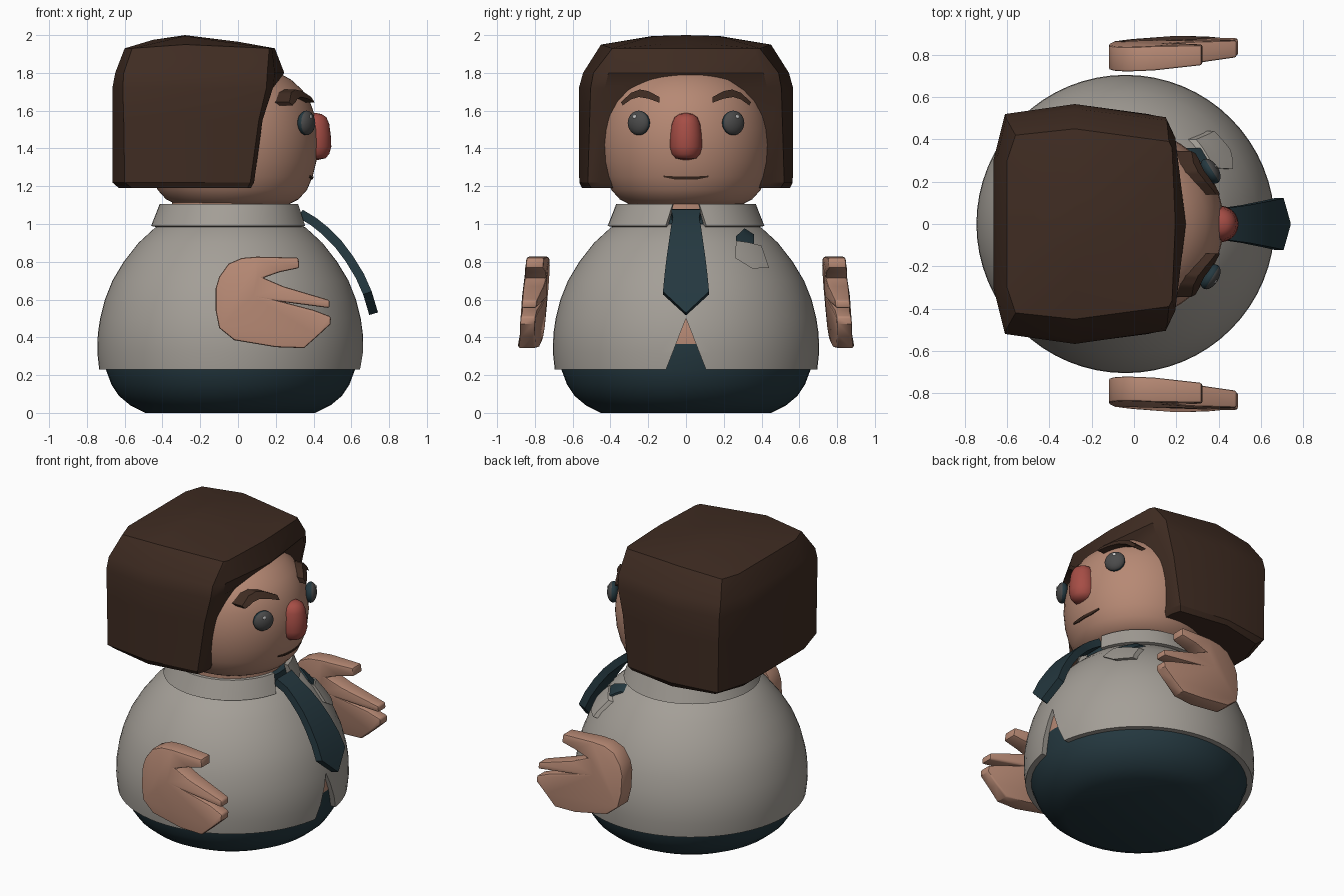
import bpy, bmesh, math
from mathutils import Vector, Matrix

if "Cube" in bpy.data.objects:
    bpy.data.objects.remove(bpy.data.objects["Cube"])


def mat(name, r, g, b):
    m = bpy.data.materials.new(name)
    m.diffuse_color = (r, g, b, 1)
    m.use_nodes = True
    m.node_tree.nodes["Principled BSDF"].inputs["Base Color"].default_value = m.diffuse_color
    return m


SKIN = mat("skin", .47, .25, .175)
HAIR = mat("dark brown", .050, .025, .016)
SHIRT = mat("warm grey", .37, .345, .31)
TEAL = mat("dark teal", .018, .040, .051)
RED = mat("nose red", .38, .075, .06)
EYE = mat("eye grey", .07, .07, .07)
WHITE = mat("highlight", .6, .6, .6)

CX = -.04        # axis of the body


def finish(name, bm, *mats, smooth=35):
    bmesh.ops.remove_doubles(bm, verts=bm.verts, dist=1e-5)
    bmesh.ops.recalc_face_normals(bm, faces=bm.faces)
    me = bpy.data.meshes.new(name)
    bm.to_mesh(me)
    bm.free()
    for m in mats:
        me.materials.append(m)
    ob = bpy.data.objects.new(name, me)
    bpy.context.collection.objects.link(ob)
    bpy.ops.object.select_all(action='DESELECT')
    ob.select_set(True)
    bpy.context.view_layer.objects.active = ob
    if smooth:
        bpy.ops.object.shade_smooth_by_angle(angle=math.radians(smooth))
    return ob


def loft(bm, rings, cap=True, closed=True):
    """Skin a list of point rings with quads and cap the ends."""
    vs = [[bm.verts.new(p) for p in ring] for ring in rings]
    n = len(vs[0])
    for a, b in zip(vs, vs[1:]):
        for i in range(n if closed else n - 1):
            j = (i + 1) % n
            bm.faces.new((a[i], a[j], b[j], b[i]))
    if cap:
        bm.faces.new(vs[0])
        bm.faces.new(vs[-1])
    return vs


def lathe(name, profile, cx, *mats, n=48):
    bm = bmesh.new()
    loft(bm, [[(cx + r * math.cos(2 * math.pi * i / n), r * math.sin(2 * math.pi * i / n), z)
               for i in range(n)] for r, z in profile])
    return finish(name, bm, *mats)


def radius(profile, z):
    for (r0, z0), (r1, z1) in zip(profile, profile[1:]):
        if z0 <= z <= z1:
            return r0 + (r1 - r0) * (z - z0) / (z1 - z0)
    return profile[-1][0]


def patch(name, cols, profile, cx, lift, m, side=1, rows=3, steps=4):
    """Thin plate wrapped on a lathed surface; cols = (y, z top, y, z bottom)."""
    fine = []
    for a, b in zip(cols, cols[1:]):
        fine += [[p + (q - p) * k / steps for p, q in zip(a, b)] for k in range(steps)]
    fine.append(list(cols[-1]))
    rings = []
    for y0, z0, y1, z1 in fine:
        pts = [(y0 + (y1 - y0) * k / rows, z0 + (z1 - z0) * k / rows) for k in range(rows + 1)]

        def cast(y, z, off):
            r = radius(profile, z) + off
            return (cx + math.sqrt(max(r * r - y * y, 0)), y * side, z)
        rings.append([cast(y, z, lift) for y, z in pts] + [cast(y, z, -.02) for y, z in pts[::-1]])
    bm = bmesh.new()
    loft(bm, rings)
    return finish(name, bm, m)


# inner body: trousers with a strip of skin above the waist
body = lathe("trousers", [(.45, 0), (.53, .04), (.59, .09), (.63, .15), (.66, .23), (.675, .365),
                          (.672, .45), (.64, .6), (.3, .7)], CX, TEAL, SKIN)
for p in body.data.polygons:
    p.material_index = int(p.center.z > .365)

# shirt, with a wedge cut out at the front hem
SH = [(.695, .23), (.705, .32), (.702, .42), (.69, .5), (.665, .6), (.625, .7),
      (.565, .8), (.487, .9), (.40, .98), (.36, 1.0)]
shirt = lathe("shirt", SH, CX, SHIRT, n=64)
bm = bmesh.new()
loft(bm, [[(x, -.125, .18), (x, .125, .18), (x, 0, .5)] for x in (.5, .9)])
cutter = finish("hem_cutter", bm, SHIRT, smooth=0)
cutter.hide_render = True
bpy.context.view_layer.objects.active = shirt
mod = shirt.modifiers.new("hem", 'BOOLEAN')
mod.operation, mod.object, mod.solver = 'DIFFERENCE', cutter, 'EXACT'
bpy.ops.object.modifier_apply(modifier="hem")
bpy.data.objects.remove(cutter)

# collar, open at the front
bm = bmesh.new()
rings = []
for i in range(49):
    t = i / 48
    ring = []
    for r, z, gap in ((.415, .99, 15), (.37, 1.105, 11), (.345, 1.105, 11), (.37, .98, 15)):
        a = math.radians(gap + (360 - 2 * gap) * t)
        ring.append((CX - .005 + r * math.cos(a), r * math.sin(a), z))
    rings.append(ring)
loft(bm, rings)
finish("collar", bm, SHIRT)

# neck and the tie band inside the collar
lathe("neck", [(.31, .97), (.31, 1.14)], CX, SKIN)
lathe("tie_band", [(.348, .98), (.348, 1.08), (.31, 1.08)], CX, TEAL)

# tie hanging in an arc: x, z, half width
path = [(.33, 1.055, .078), (.40, 1.013, .07), (.46, .965, .08), (.53, .895, .09), (.59, .815, .102),
        (.645, .725, .113), (.685, .635, .122), (.718, .525, .003)]
rings = []
for i, (x, z, w) in enumerate(path):
    a, b = path[max(i - 1, 0)], path[min(i + 1, len(path) - 1)]
    d = Vector((b[0] - a[0], 0, b[1] - a[1])).normalized()
    o = Vector((-d.z, 0, d.x)) * .024
    c = Vector((x, 0, z))
    s = Vector((0, w, 0))
    rings.append([c + o + s, c + o - s, c - o - s, c - o + s])
bm = bmesh.new()
loft(bm, rings)
finish("tie", bm, TEAL)

# chest pocket with handkerchief
patch("pocket", [(.265, .912, .26, .82), (.335, .902, .35, .765), (.40, .885, .44, .767)],
      SH, CX, .022, SHIRT)
patch("handkerchief", [(.265, .935, .267, .89), (.31, .977, .31, .88), (.36, .945, .36, .87)],
      SH, CX, .014, TEAL)

# head
HX = -.03
HD = [(.29, 1.10), (.35, 1.13), (.395, 1.18), (.425, 1.25), (.445, 1.33), (.454, 1.42), (.45, 1.5),
      (.435, 1.58), (.41, 1.65), (.37, 1.71), (.31, 1.765), (.22, 1.815), (.1, 1.845)]
lathe("head", HD, HX, SKIN, n=64)

# hair: block with chamfered corners; half rings run front to back as (x, y)
half_rings = [
    (1.19, [(.065, 0), (.068, .44), (.05, .50), (-.28, .55), (-.56, .49), (-.63, .30)]),
    (1.22, [(.08, 0), (.085, .45), (.065, .52), (-.28, .565), (-.60, .52), (-.665, .30)]),
    (1.55, [(.13, 0), (.13, .45), (.11, .51), (-.28, .567), (-.605, .52), (-.665, .30)]),
    (1.72, [(.18, 0), (.185, .43), (.15, .505), (-.28, .567), (-.61, .52), (-.665, .30)]),
    (1.80, [(.245, 0), (.195, .41), (.155, .49), (-.28, .545), (-.605, .50), (-.65, .30)]),
    (1.93, [(.195, 0), (.18, .36), (.165, .39), (-.28, .45), (-.56, .42), (-.60, .30)]),
]
bm = bmesh.new()
for_rings = [[(x, y, z) for x, y in h] + [(x, -y, z) for x, y in h[:0:-1]] for z, h in half_rings]
vs = loft(bm, for_rings, cap=False)
bm.faces.new(vs[0])
for v in vs[-1]:
    if abs(v.co.x + .28) < .01:
        v.co.z = 1.95
top = [bm.verts.new(p) for p in ((.0, 0, 1.965), (-.28, .18, 1.995), (-.45, 0, 1.975), (-.28, -.18, 1.995))]
crown = bm.verts.new((-.28, 0, 2.0))
r = vs[-1]
for a, b, c in ((0, 1, 0), (1, 2, 0), (2, 3, 1), (3, 4, 1), (4, 5, 2), (5, 6, 2),
                (6, 7, 2), (7, 8, 3), (8, 9, 3), (9, 10, 0), (10, 0, 0)):
    bm.faces.new((r[a], r[b], top[c]))
for i, k in enumerate((2, 4, 7, 9)):
    a, b = top[i], top[(i + 1) % 4]
    bm.faces.new((a, r[k], b))
    bm.faces.new((a, b, crown))
finish("hair", bm, HAIR, smooth=25)

# nose
lathe("nose", [(.02, 1.34), (.055, 1.348), (.075, 1.37), (.086, 1.41), (.083, 1.47), (.075, 1.53),
               (.06, 1.565), (.035, 1.582), (.01, 1.587)], .408, RED, n=32)

# mouth
patch("mouth", [(-.12, 1.256, -.12, 1.248), (-.06, 1.252, -.06, 1.236), (.06, 1.252, .06, 1.236),
                (.12, 1.256, .12, 1.248)], HD, HX, .006, HAIR, rows=1)

# hand outline in x, z
hand = [(-.10, .72), (-.05, .79), (.02, .82), (.10, .827), (.32, .822), (.325, .767), (.22, .745), (.135, .715),
        (.24, .67), (.485, .597), (.485, .555), (.24, .587), (.40, .545), (.492, .51), (.49, .47),
        (.42, .405), (.35, .343), (.20, .348), (-.02, .385), (-.10, .45), (-.118, .54), (-.118, .66)]

for side, label in ((1, "left"), (-1, "right")):
    # eye: flattened ball with a darker rear half and a small highlight
    yaw = math.radians(32) * side
    M = Matrix.Translation((.362, .25 * side, 1.535)) @ Matrix.Rotation(yaw, 4, 'Z')
    bm = bmesh.new()
    bmesh.ops.create_uvsphere(bm, u_segments=32, v_segments=16, radius=1,
                              matrix=Matrix.Rotation(math.pi / 2, 4, 'Y'))
    for f in bm.faces:
        f.material_index = int(f.calc_center_median().x < .15)
    bm.transform(M @ Matrix.Diagonal((.038, .065, .065, 1)))
    finish(label + "_eye", bm, EYE, TEAL)
    bm = bmesh.new()
    bmesh.ops.create_uvsphere(bm, u_segments=12, v_segments=8, radius=1,
                              matrix=M @ Matrix.Translation((.033, .006 * side, .033))
                              @ Matrix.Diagonal((.004, .011, .011, 1)))
    finish(label + "_eye_highlight", bm, WHITE)

    # eyebrow
    patch(label + "_eyebrow", [(.14, 1.672, .14, 1.642), (.20, 1.704, .20, 1.664), (.245, 1.712, .25, 1.672),
                               (.29, 1.695, .29, 1.66), (.345, 1.645, .335, 1.628)],
          HD, HX, .045, HAIR, side=side, rows=2)

    # hand
    bm = bmesh.new()

    def yc(x, z, s):
        t = .058 - .018 * max(0, min(1, (x - .2) / .2))
        return (.80 + .06 * x - .09 * (z - .58) + s * t) * side
    loft(bm, [[(x, yc(x, z, s), z) for x, z in hand] for s in (-1, 1)])
    ob = finish(label + "_hand", bm, SKIN, smooth=0)
    bev = ob.modifiers.new("bevel", 'BEVEL')
    bev.width, bev.segments, bev.limit_method = .012, 2, 'ANGLE'
    bev.angle_limit = math.radians(50)
    bpy.ops.object.modifier_apply(modifier="bevel")
    bpy.ops.object.shade_smooth_by_angle(angle=math.radians(40))
